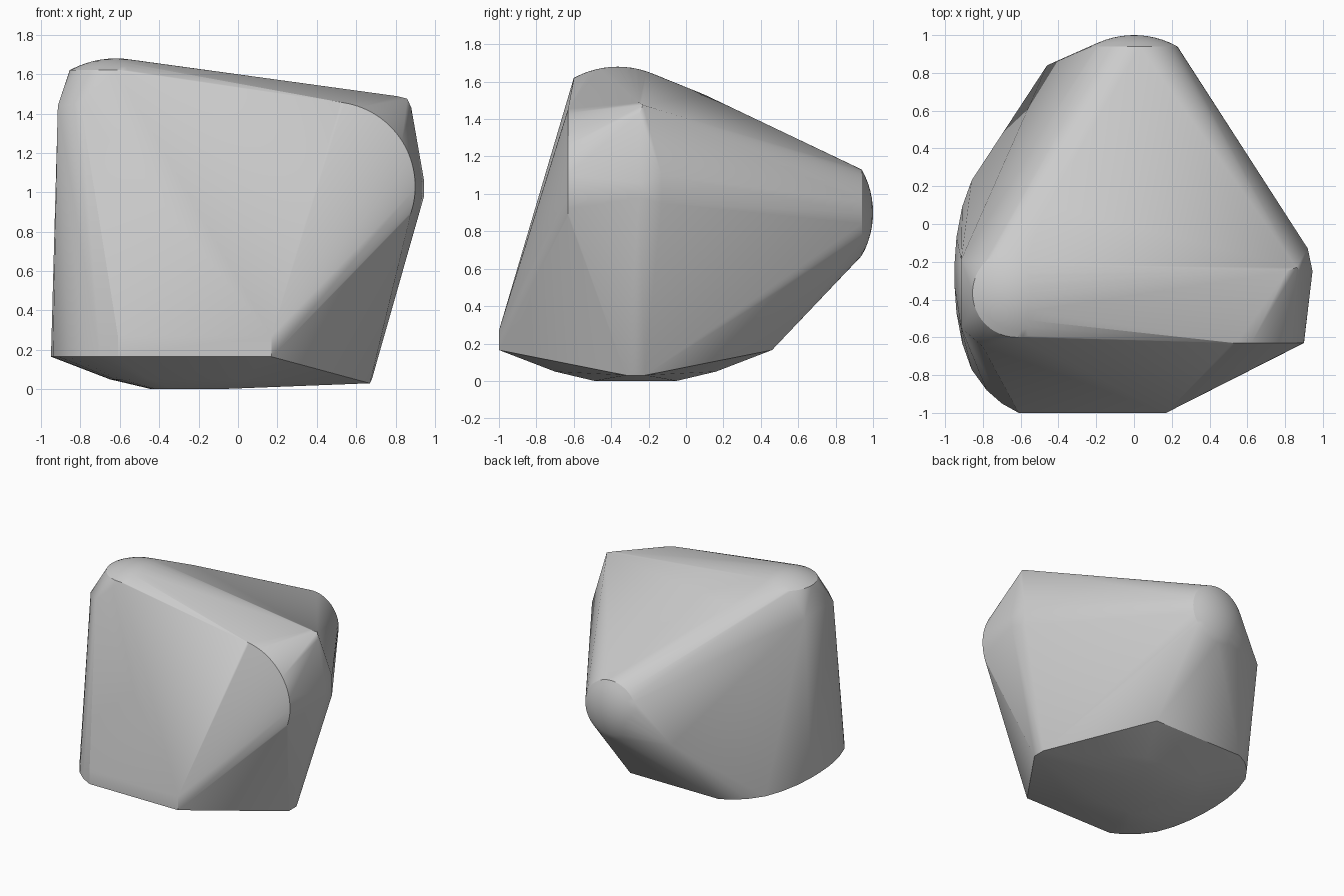
import bpy, bmesh, math
from mathutils import Vector

cube = bpy.data.objects.get("Cube")
if cube:
    bpy.data.objects.remove(cube, do_unlink=True)

points = []


def arc(centre, u, v, radius, start=0, end=360, steps=48):
    """Add points along an arc in the plane of u and v."""
    for i in range(steps + 1):
        a = math.radians(start + (end - start) * i / steps)
        points.append(Vector(centre) + radius * (math.cos(a) * Vector(u) + math.sin(a) * Vector(v)))


def dome(centre, u, v, axis, radius, height):
    """Add a shallow spherical cap."""
    ball = (radius ** 2 + height ** 2) / (2 * height)
    for k in range(7):
        r = radius * k / 6
        rise = math.sqrt(ball ** 2 - r ** 2) - (ball - height)
        arc(Vector(centre) + rise * Vector(axis), u, v, r)


X, Y, Z = (1, 0, 0), (0, 1, 0), (0, 0, 1)

# Rounded crown and rounded back knob
dome((-0.62, -0.365, 1.62), X, Y, Z, 0.235, 0.06)
dome((0, 0.94, 0.9), X, Z, Y, 0.23, 0.06)

# Rounded front shoulder
arc((0.47, -0.63, 1.03), X, Z, 0.43, -20, 90)

# Base outline, mirrored about its middle line, with shallower rings below
middle = Vector((-0.22, -0.27, 0))
for x, half in ((0.17, 0.73), (-0.61, 0.73), (-0.7, 0.68), (-0.78, 0.61),
                (-0.86, 0.5), (-0.91, 0.36), (-0.94, 0.2), (-0.95, 0.06)):
    for side in (-1, 1):
        rim = Vector((x, -0.27 + side * half, 0))
        for scale, height in ((1, 0.165), (0.59, 0.05), (0.3, 0)):
            points.append(middle + (rim - middle) * scale + Vector((0, 0, height)))

# Corners of the front face, left edge, right peak, right foot and back
points += [Vector(p) for p in (
    (-0.61, -1, 0.27), (0.17, -1, 0.27), (-0.8, -0.65, 1.45),
    (-0.915, -0.55, 1.44), (-0.915, -0.19, 1.44),
    (0.81, -0.25, 1.488), (0.86, -0.23, 1.475), (0.88, -0.25, 1.43),
    (0.945, -0.25, 1.06), (0.945, -0.25, 0.98),
    (0.92, -0.13, 1.1), (0.92, -0.13, 0.95),
    (0.67, -0.32, 0.03), (0.67, -0.22, 0.03), (0.68, -0.27, 0.05),
    (-0.46, 0.1, 1.53), (-0.46, 0.84, 0.7))]

# Skin all the points into one convex stone
bm = bmesh.new()
for p in points:
    bm.verts.new(p)
bmesh.ops.remove_doubles(bm, verts=bm.verts, dist=0.002)
hull = bmesh.ops.convex_hull(bm, input=bm.verts)
bmesh.ops.delete(bm, geom=list({v for v in hull["geom_interior"] + hull["geom_unused"]
                                if isinstance(v, bmesh.types.BMVert)}), context="VERTS")
bmesh.ops.dissolve_limit(bm, angle_limit=math.radians(1), verts=bm.verts, edges=bm.edges)
bmesh.ops.recalc_face_normals(bm, faces=bm.faces)

mesh = bpy.data.meshes.new("stone")
bm.to_mesh(mesh)
bm.free()
stone = bpy.data.objects.new("stone", mesh)
bpy.context.collection.objects.link(stone)

# Plain grey stone
grey = bpy.data.materials.new("stone_grey")
grey.use_nodes = True
colour = (0.6, 0.6, 0.6, 1)
grey.diffuse_color = colour
grey.node_tree.nodes["Principled BSDF"].inputs["Base Color"].default_value = colour
mesh.materials.append(grey)

bpy.context.view_layer.objects.active = stone
stone.select_set(True)
bpy.ops.object.shade_smooth_by_angle(angle=math.radians(25))
